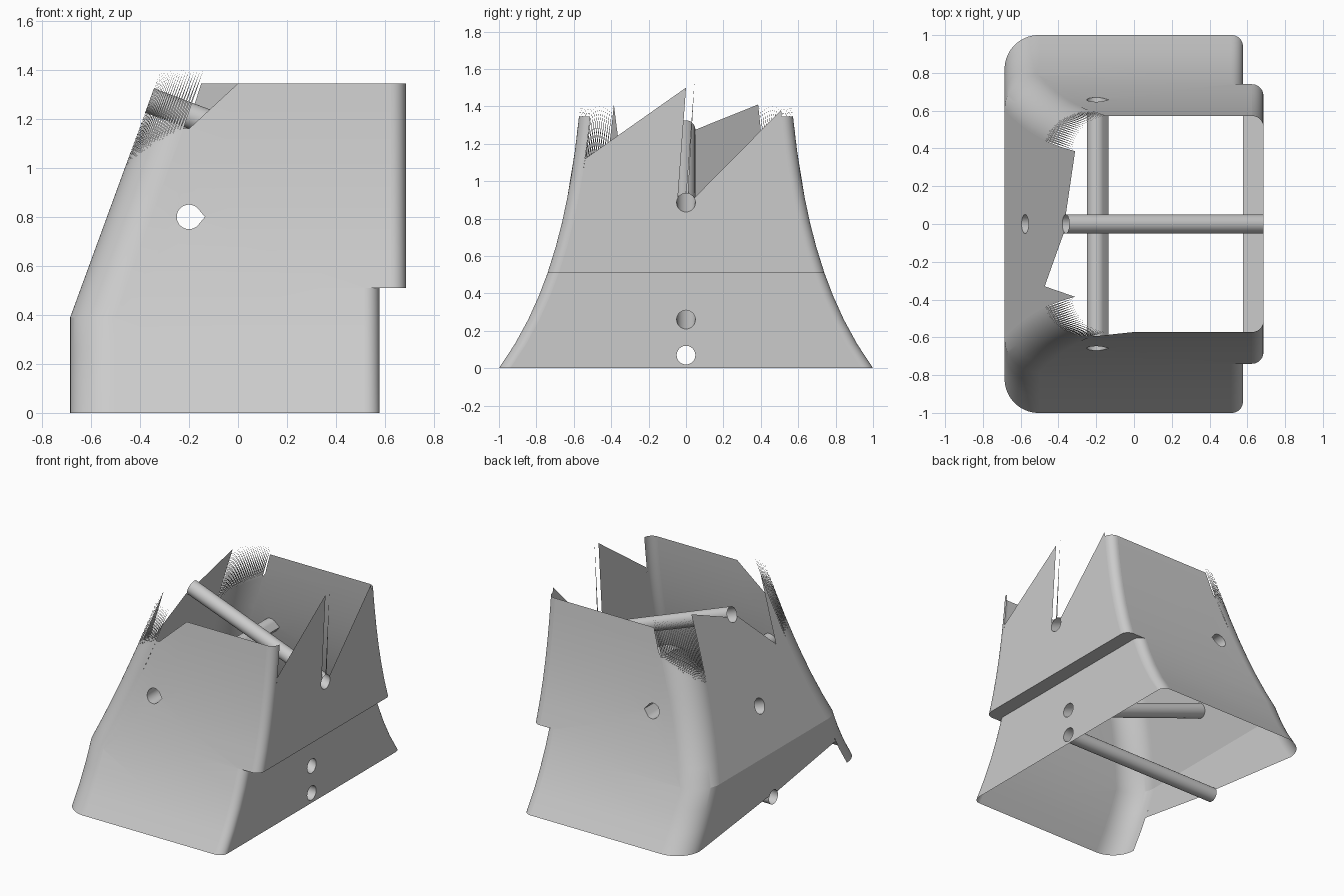
import bpy, bmesh
from math import sin, cos, exp, radians, pi
from mathutils import Vector

cube = bpy.data.objects.get("Cube")
if cube:
    bpy.data.objects.remove(cube, do_unlink=True)

grey = bpy.data.materials.new("plain_grey")
grey.use_nodes = True
grey.diffuse_color = (0.6, 0.6, 0.6, 1)
grey.node_tree.nodes["Principled BSDF"].inputs["Base Color"].default_value = (0.6, 0.6, 0.6, 1)

# Shared dimensions
LEVELS = [0, .13, .26, .39, .51, .65, .78, .91, 1.04, 1.17, 1.27]
STEP, TOP, PEAK = .51, 1.345, 1.41
BIG_R, SMALL_R, HOLE_R = .18, .06, .05
X_UP, X_LOW, X_REAR = .685, .577, -.685
LEAN = .366


def flare(z):
    """Half width of the housing at height z."""
    return .5 + .5 * exp(-1.44 * z)


def rear_x(z):
    """Position of the leaning wall at height z."""
    return X_REAR + LEAN * max(0, z - .39)


def arc(cu, cv, start, end, n=32, r=HOLE_R):
    angles = [radians(start + (end - start) * i / n) for i in range(n + 1)]
    return [(cu + r * cos(a), cv + r * sin(a)) for a in angles]


def circle(cu, cv):
    return arc(cu, cv, 0, 360)[:-1]


def finish(name, bm, outward=None):
    bmesh.ops.recalc_face_normals(bm, faces=bm.faces[:])
    bm.normal_update()
    if outward is not None:
        facing = sum(f.normal.dot(Vector(outward)) * f.calc_area() for f in bm.faces)
        if facing < 0:
            bmesh.ops.reverse_faces(bm, faces=bm.faces[:])
    mesh = bpy.data.meshes.new(name)
    bm.to_mesh(mesh)
    bm.free()
    mesh.materials.append(grey)
    ob = bpy.data.objects.new(name, mesh)
    bpy.context.collection.objects.link(ob)
    bpy.ops.object.select_all(action='DESELECT')
    ob.select_set(True)
    bpy.context.view_layer.objects.active = ob
    bpy.ops.object.shade_smooth_by_angle(angle=radians(15))
    return ob


def sheet(name, loops, place, outward):
    """Fill a flat outline with holes, slice it by height, then bend it into place."""
    bm = bmesh.new()
    for loop in loops:
        vs = [bm.verts.new((u, v, 0)) for u, v in loop]
        for a, b in zip(vs, vs[1:] + vs[:1]):
            bm.edges.new((a, b))
    bmesh.ops.triangle_fill(bm, edges=bm.edges[:], use_beauty=True, normal=(0, 0, 1))
    for z in LEVELS[1:]:
        bmesh.ops.bisect_plane(bm, geom=bm.verts[:] + bm.edges[:] + bm.faces[:],
                               plane_co=(0, z, 0), plane_no=(0, 1, 0))
    for v in bm.verts:
        v.co = place(v.co.x, v.co.y)
    finish(name, bm, outward)


def strip(bm, rows):
    """Join rows of points with quads."""
    rows = [[bm.verts.new(p) for p in row] for row in rows]
    for r0, r1 in zip(rows, rows[1:]):
        for i in range(len(r0) - 1):
            bm.faces.new((r0[i], r0[i + 1], r1[i + 1], r1[i]))


def corner(name, edge_x, way, r, side, bottom, top, n, spikes=False):
    """Rounded upright corner; top is a function of the turn from 0 to 1."""
    def point(t, z):
        a = t * pi / 2
        return (edge_x(z) + way * r * (cos(a) - 1), side * (flare(z) - r + r * sin(a)), z)
    bm = bmesh.new()
    inner = [z for z in LEVELS if bottom <= z < min(top(0), top(1)) - .01]
    turns = [i / n for i in range(n + 1)]
    strip(bm, [[point(t, z) for z in inner + [top(t)]] for t in turns])
    if spikes:
        for t0, t1 in zip(turns, turns[1:]):
            tip = point((t0 + t1) / 2, PEAK - .01)
            bm.faces.new([bm.verts.new(p) for p in (point(t0, top(t0)), point(t1, top(t1)), tip)])
    finish(name, bm, (way, side, 0))


def tube(name, start, end):
    """Open tube through two matching rings."""
    bm = bmesh.new()
    strip(bm, [list(pair) for pair in zip(start + start[:1], end + end[:1])])
    bmesh.ops.remove_doubles(bm, verts=bm.verts[:], dist=1e-5)
    finish(name, bm)


# Teardrop cross-section of the crosswise tube
teardrop = arc(-.2, .8, 45, 315) + [(-.135, .8)]

# Flared front and back walls with torn top edges
torn = {-1: [(0, TOP), (-.2, 1.16)], 1: [(-.15, TOP), (-.2, 1.19)]}
for side, label in ((-1, "front"), (1, "back")):
    ru, rl = X_UP - SMALL_R, X_LOW - SMALL_R
    outline = [(rear_x(0) + BIG_R, 0), (rl, 0), (rl, STEP), (ru, STEP), (ru, TOP)]
    outline += torn[side] + [(rear_x(z) + BIG_R, z) for z in (1.16, .39)]
    sheet(label + "_wall", [outline, teardrop],
          lambda u, v, s=side: (u, s * flare(v), v), (0, side, 0))
    corner(label + "_leaning_corner", rear_x, -1, BIG_R, side, 0,
           lambda t: .97 + .19 * t, 24, spikes=True)
    corner(label + "_upper_corner", lambda z: X_UP, 1, SMALL_R, side, STEP, lambda t: TOP, 10)
    corner(label + "_lower_corner", lambda z: X_LOW, 1, SMALL_R, side, 0, lambda t: STEP, 10)


def edge(r, zs, side):
    return [(side * (flare(z) - r), z) for z in zs]


# Leaning wall with ragged top and open lower edge
leaning = edge(BIG_R, LEVELS + [PEAK], 1)
leaning += arc(0, 1.275, 0, -150) + [(-.33, .97)]
leaning += edge(BIG_R, [PEAK] + [z for z in LEVELS[::-1] if z > .2] + [.2], -1)
leaning += arc(0, .07, 150, 30, 16)
sheet("leaning_wall", [leaning, circle(0, .685)],
      lambda u, v: (rear_x(v), u, v), (-1, 0, 0))

# Upper upright wall with a deep notch, and a thin splinter beside it
high = [z for z in LEVELS if z >= STEP]
upper = edge(SMALL_R, high + [1.38], 1) + arc(0, .885, 30, -210)
upper += [(0, 1.5)] + edge(SMALL_R, [1.12] + [z for z in high[::-1] if z < 1.12], -1)
sheet("upper_end_wall", [upper], lambda u, v: (X_UP, u, v), (1, 0, 0))
sheet("splinter", [[(0, .935), (.012, .935), (.045, 1.53)]],
      lambda u, v: (X_UP, u, v), (1, 0, 0))

# Lower upright wall with two holes
low = [z for z in LEVELS if z <= STEP]
lower = edge(SMALL_R, low, 1) + edge(SMALL_R, low[::-1], -1)
sheet("lower_end_wall", [lower, circle(0, .07), circle(0, .26)],
      lambda u, v: (X_LOW, u, v), (1, 0, 0))


# Underside of the overhang
def rim(x):
    half = arc(x - SMALL_R, flare(STEP) - SMALL_R, 90, 0, 10, SMALL_R)
    return [(u, v, STEP) for u, v in half] + [(u, -v, STEP) for u, v in half[::-1]]


bm = bmesh.new()
strip(bm, [rim(X_LOW), rim(X_UP)])
finish("overhang_underside", bm, (0, 0, -1))

# Lengthwise tubes ending on the leaning wall
for name, x, z0, z1 in (("upper_tube", X_UP, .885, 1.275),
                        ("middle_tube", X_LOW, .26, .685),
                        ("lower_tube", X_LOW, .07, .07)):
    tube(name, [(x, y, z) for y, z in circle(0, z0)],
         [(rear_x(z), y, z) for y, z in circle(0, z1)])

# Crosswise tube
tube("cross_tube", [(x, -flare(z), z) for x, z in teardrop],
     [(x, flare(z), z) for x, z in teardrop])
